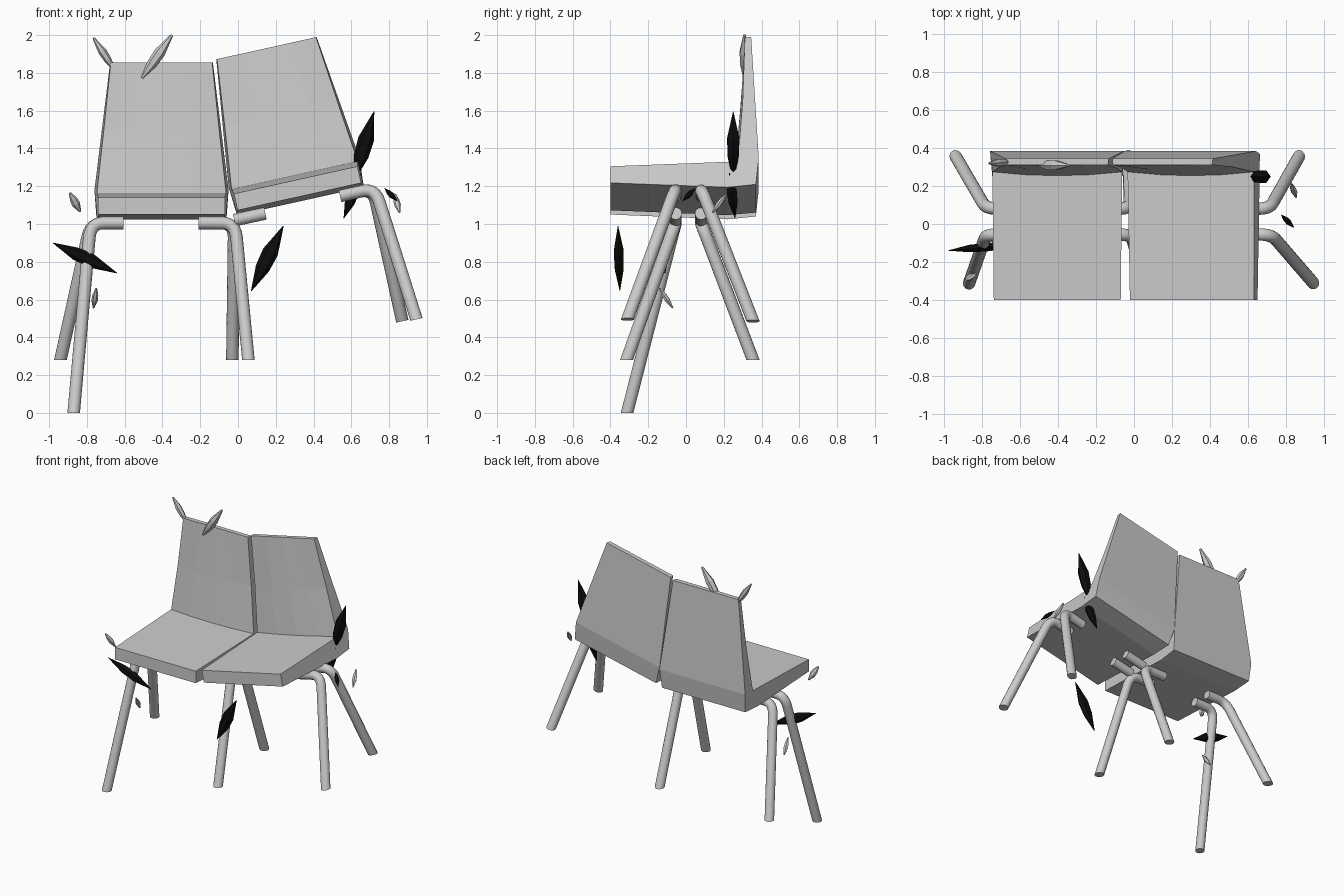
import bpy, bmesh, math
from mathutils import Vector, Matrix

if "Cube" in bpy.data.objects:
    bpy.data.objects.remove(bpy.data.objects["Cube"])

TILT = math.radians(12.5)
black = bpy.data.materials.new("black")
black.diffuse_color = (0.004, 0.004, 0.004, 1)
black.use_nodes = True
black.node_tree.nodes["Principled BSDF"].inputs["Base Color"].default_value = black.diffuse_color


def finish(name, bm, mat=None, smooth=False):
    bmesh.ops.recalc_face_normals(bm, faces=bm.faces)
    me = bpy.data.meshes.new(name)
    bm.to_mesh(me)
    bm.free()
    ob = bpy.data.objects.new(name, me)
    bpy.context.collection.objects.link(ob)
    if mat:
        me.materials.append(mat)
    if smooth:
        bpy.ops.object.select_all(action='DESELECT')
        ob.select_set(True)
        bpy.context.view_layer.objects.active = ob
        bpy.ops.object.shade_smooth_by_angle(angle=math.radians(35))
    return ob


def loft(bm, rings):
    """Join closed rings of equal length and cap both ends."""
    rings = [[bm.verts.new(p) for p in r] for r in rings]
    n = len(rings[0])
    for a, b in zip(rings, rings[1:]):
        for i in range(n):
            j = (i + 1) % n
            bm.faces.new((a[i], a[j], b[j], b[i]))
    bm.faces.new(rings[0])
    bm.faces.new(rings[-1])


# Seat shells: L-shaped side profile (y, z, half width, forward bulge at middle)
PROFILE = [(-0.40, 0.0, 0.335, 0), (0.22, -0.025, 0.34, 0), (0.37, -0.01, 0.345, 0),
           (0.385, 0.13, 0.355, 0), (0.345, 0.805, 0.272, 0), (0.312, 0.805, 0.268, 0),
           (0.30, 0.45, 0.305, 0.015), (0.275, 0.115, 0.342, 0.02), (-0.40, 0.09, 0.335, 0)]


def seat(name, x, z, angle):
    bm = bmesh.new()
    loft(bm, [[(u * w, y - b * (1 - u * u), h) for y, h, w, b in PROFILE]
              for u in (-1, -0.5, 0, 0.5, 1)])
    ob = finish(name, bm)
    ob.matrix_world = Matrix.Translation((x, 0, z)) @ Matrix.Rotation(-angle, 4, 'Y')


seat("left_seat", -0.405, 1.05, 0)
seat("right_seat", 0.325, 1.145, TILT)


# Bent tube legs, with the foot cut parallel to the seat
def tube(name, pts, r=0.033, foot_angle=0.0, sides=14):
    cut = Vector((-math.sin(foot_angle), 0, math.cos(foot_angle)))
    path = [Vector(p) for p in pts]
    if len(path) == 3:
        a, c, b = path
        s = c + (a - c).normalized() * 0.07
        e = c + (b - c).normalized() * 0.08
        arc = [s * (1 - t) ** 2 + c * 2 * t * (1 - t) + e * t * t for t in (i / 6 for i in range(7))]
        path = [a] + arc + [b]
    rings = []
    for i, p in enumerate(path):
        t = (path[min(i + 1, len(path) - 1)] - path[max(i - 1, 0)]).normalized()
        side = t.cross(Vector((0, 1, 0))).normalized()
        up = side.cross(t)
        ring = [p + (side * math.cos(k) + up * math.sin(k)) * r
                for k in (2 * math.pi * j / sides for j in range(sides))]
        if i == len(path) - 1 and len(pts) == 3:
            ring = [v - t * (cut.dot(v - p) / cut.dot(t)) for v in ring]
        rings.append(ring)
    bm = bmesh.new()
    loft(bm, rings)
    finish(name, bm, smooth=True)


FY, BY = -0.055, 0.08
tube("left_front_leg", [(-0.605, FY, 1.005), (-0.78, FY, 1.005), (-0.87, -0.312, 0)])
tube("left_back_leg", [(-0.605, BY, 1.005), (-0.78, BY, 1.005), (-0.94, 0.355, 0.28)])
tube("middle_front_leg", [(-0.21, FY, 1.005), (-0.015, FY, 1.005), (0.055, -0.315, 0.28)])
tube("middle_back_leg", [(-0.21, BY, 1.005), (-0.02, BY, 1.005), (-0.03, 0.355, 0.28)])
tube("right_front_leg", [(0.54, FY, 1.148), (0.725, FY, 1.19), (0.945, -0.31, 0.495)],
     foot_angle=TILT)
tube("right_back_leg", [(0.54, BY, 1.148), (0.715, BY, 1.188), (0.87, 0.355, 0.485)],
     foot_angle=TILT)
for name, y in (("front", FY), ("back", BY)):
    tube("middle_" + name + "_stub", [(-0.02, y, 1.02), (0.145, y, 1.056)])


# Floating splinters: flattened six-sided spindles from one tip to the other
def shard(name, p0, p1, width, depth, tip, mat=None):
    p0, p1 = Vector(p0), Vector(p1)
    d = (p1 - p0).normalized()
    side = d.cross(Vector((0, 1, 0))).normalized()
    up = side.cross(d)
    rings = []
    for t, s in ((0, tip), (0.35, 0.9), (0.6, 1), (1, tip)):
        rings.append([p0.lerp(p1, t) + s * (side * math.cos(k) * width / 2 + up * math.sin(k) * depth / 2)
                      for k in (math.pi * j / 3 for j in range(6))])
    bm = bmesh.new()
    loft(bm, rings)
    finish(name, bm, mat)


DARK = [((-0.98, -0.14, 0.90), (-0.64, -0.11, 0.74), 0.075, 0.05),
        ((0.07, -0.35, 0.645), (0.24, -0.36, 0.99), 0.085, 0.06),
        ((0.615, 0.25, 1.23), (0.72, 0.25, 1.595), 0.085, 0.075),
        ((0.56, 0.26, 1.03), (0.65, 0.23, 1.27), 0.06, 0.06),
        ((0.775, 0.05, 1.19), (0.845, -0.02, 1.12), 0.03, 0.03)]
LIGHT = [((-0.65, 0.33, 1.81), (-0.765, 0.32, 1.985), 0.045, 0.045),
         ((-0.51, 0.31, 1.77), (-0.35, 0.31, 2.0), 0.06, 0.06),
         ((-0.89, -0.30, 1.165), (-0.835, -0.26, 1.065), 0.045, 0.03),
         ((-0.75, -0.14, 0.66), (-0.765, -0.07, 0.555), 0.035, 0.03),
         ((0.83, 0.215, 1.16), (0.855, 0.14, 1.06), 0.035, 0.03)]
for i, s in enumerate(DARK):
    shard(f"dark_splinter_{i + 1}", *s, 0.04, black)
for i, s in enumerate(LIGHT):
    shard(f"light_splinter_{i + 1}", *s, 0.25)
